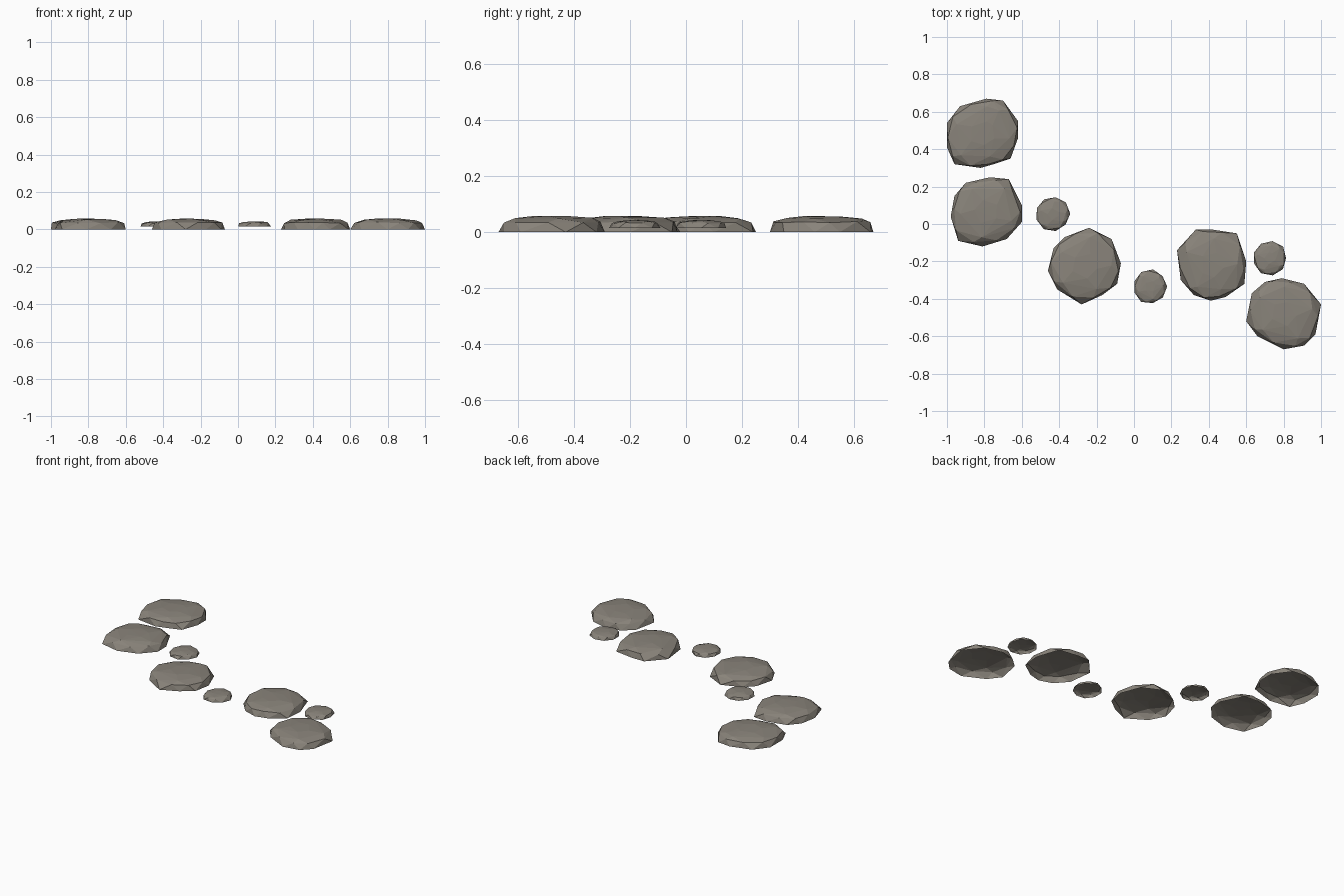
import bpy, bmesh, math, random
from mathutils import Vector

if "Cube" in bpy.data.objects:
    bpy.data.objects.remove(bpy.data.objects["Cube"])

random.seed(4)
stone_mat = bpy.data.materials.new("warm grey stone")
stone_mat.diffuse_color = (0.25, 0.228, 0.195, 1)
stone_mat.use_nodes = True
stone_mat.node_tree.nodes["Principled BSDF"].inputs["Base Color"].default_value = stone_mat.diffuse_color


def stone(name, outline, z0, z1):
    """Chipped flat stone, open underneath: hull of jittered rings around an outline."""
    pts = [Vector(p) for p in outline]
    lo = Vector((min(p.x for p in pts), min(p.y for p in pts)))
    hi = Vector((max(p.x for p in pts), max(p.y for p in pts)))
    c = (lo + hi) / 2
    h = z1 - z0
    n = len(pts)
    bm = bmesh.new()

    def ring(scale, height, jitter, shift=0.0, step=1):
        for i in range(0, n, step):
            p = pts[i].lerp(pts[(i + 1) % n], shift)
            s = scale + random.uniform(-1, 1) * jitter
            z = z0 + h * min(1, max(0, height + random.uniform(-1, 1) * jitter * 2))
            q = c + (p - c) * s
            bm.verts.new((q.x, q.y, z))

    ring(1.0, 0.0, 0.0)                # foot of the stone
    ring(0.955, 0.62, 0.025, 0.4)      # chipped shoulder
    ring(0.76, 0.86, 0.02, 0.1, 2)     # upper slope
    ring(0.36, 0.98, 0.01, 0.5, 2)     # crown
    bmesh.ops.convex_hull(bm, input=bm.verts[:])
    bmesh.ops.recalc_face_normals(bm, faces=bm.faces[:])
    # open underside
    bmesh.ops.delete(bm, geom=[f for f in bm.faces if f.normal.z < -0.9], context='FACES')
    bmesh.ops.delete(bm, geom=[v for v in bm.verts if not v.link_faces], context='VERTS')
    me = bpy.data.meshes.new(name)
    bm.to_mesh(me)
    bm.free()
    me.materials.append(stone_mat)
    bpy.context.collection.objects.link(bpy.data.objects.new(name, me))


# Large stepping stones, outlines seen from above
stone("large_stone_1", [(-.70, .66), (-.62, .55), (-.62, .46), (-.66, .35), (-.75, .32), (-.82, .30),
                        (-.96, .32), (-1.0, .41), (-1.0, .54), (-.93, .63), (-.79, .67)], 0, .058)
stone("large_stone_2", [(-.67, .24), (-.60, .10), (-.60, .01), (-.68, -.08), (-.81, -.12),
                        (-.94, -.09), (-.98, .04), (-.96, .15), (-.90, .22), (-.77, .25)], 0, .058)
stone("large_stone_3", [(-.24, -.02), (-.12, -.08), (-.07, -.21), (-.09, -.32), (-.17, -.38),
                        (-.28, -.43), (-.41, -.35), (-.46, -.25), (-.43, -.13), (-.37, -.07)], 0, .058)
stone("large_stone_4", [(.42, -.03), (.55, -.05), (.60, -.20), (.59, -.32), (.49, -.39),
                        (.41, -.41), (.32, -.38), (.25, -.30), (.23, -.14), (.33, -.03)], 0, .058)
stone("large_stone_5", [(.79, -.29), (.91, -.32), (1.0, -.43), (.97, -.59), (.91, -.65),
                        (.80, -.67), (.66, -.60), (.60, -.52), (.63, -.37), (.70, -.31)], 0, .058)

# Small pebbles between them
for k, (x, y) in enumerate([(-.435, .055), (.085, -.335), (.725, -.182)]):
    ring = []
    for i in range(9):
        a = math.tau * i / 9 + k * 0.7
        r = 0.091 + random.uniform(-.004, .004)
        ring.append((x + r * math.cos(a), y + r * math.sin(a)))
    stone(f"small_stone_{k + 1}", ring, .015, .043)
